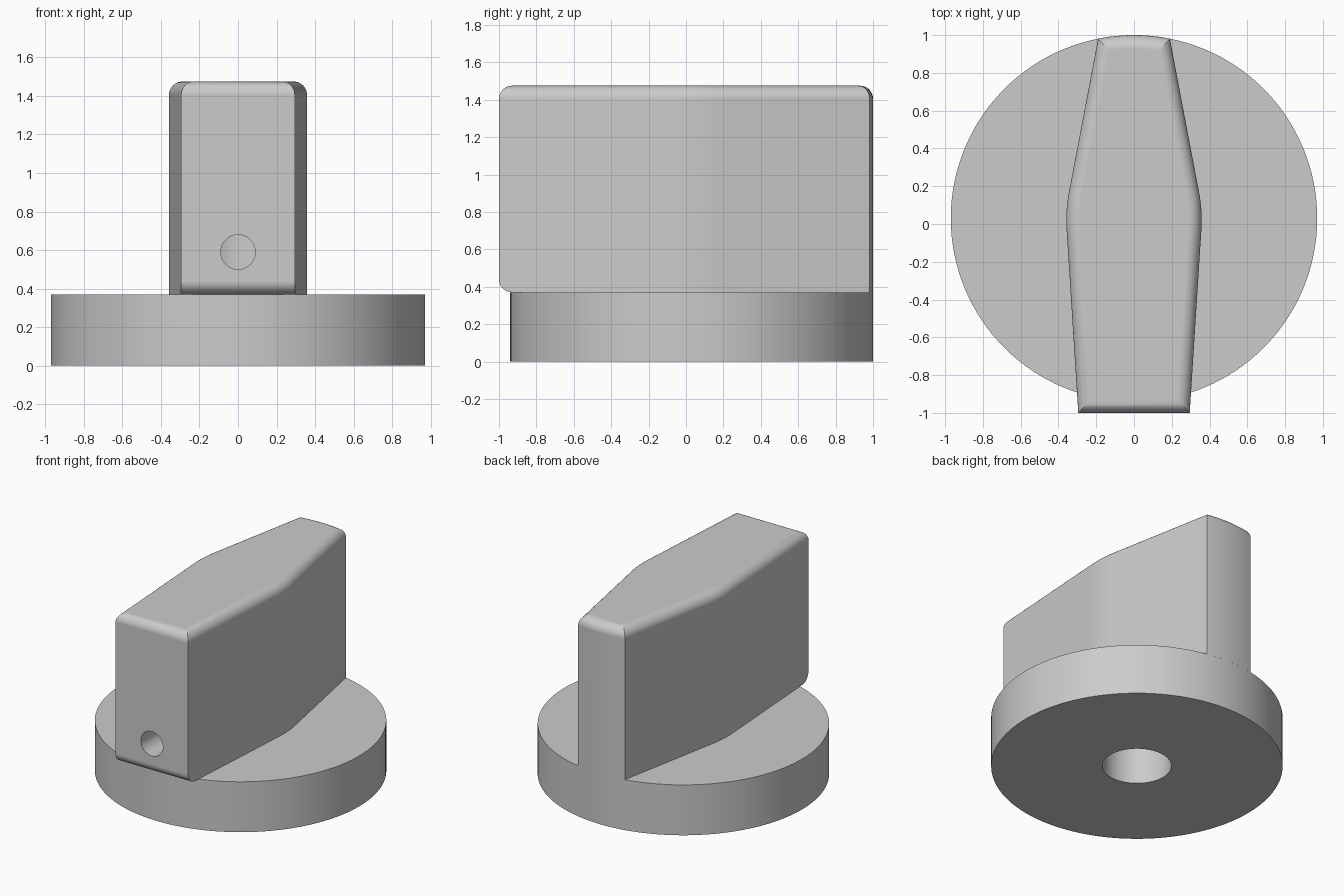
import bpy, bmesh, math
from mathutils import Vector

if "Cube" in bpy.data.objects:
    bpy.data.objects.remove(bpy.data.objects["Cube"])

RADIUS, AXIS_Y = 0.97, 0.03
BASE_TOP, TOP = 0.37, 1.475
FILLET = 0.07

grey = bpy.data.materials.new("plain grey")
grey.use_nodes = True
grey.diffuse_color = (0.6, 0.6, 0.6, 1)
grey.node_tree.nodes["Principled BSDF"].inputs["Base Color"].default_value = (0.6, 0.6, 0.6, 1)


def cylinder(name, radius, depth, location, rotation=(0, 0, 0), sides=64):
    bpy.ops.mesh.primitive_cylinder_add(vertices=sides, radius=radius, depth=depth,
                                        location=location, rotation=rotation)
    ob = bpy.context.object
    ob.name = name
    ob.data.materials.append(grey)
    return ob


def activate(ob):
    bpy.ops.object.select_all(action='DESELECT')
    ob.select_set(True)
    bpy.context.view_layer.objects.active = ob


def cut(ob, cutter):
    activate(ob)
    mod = ob.modifiers.new("hole", 'BOOLEAN')
    mod.operation = 'DIFFERENCE'
    mod.solver = 'EXACT'
    mod.object = cutter
    bpy.ops.object.modifier_apply(modifier=mod.name)


def finish(ob):
    activate(ob)
    bpy.ops.object.shade_smooth_by_angle(angle=math.radians(30))
    mod = ob.modifiers.new("clean shading", 'WEIGHTED_NORMAL')
    mod.keep_sharp = True


# Grip outline: right half from the front corner, over the soft kink, to the back arc
front, kink, back = Vector((0.295, -1)), Vector((0.363, 0.07)), Vector((0.19, 0.98))
start, end = kink.lerp(front, 0.1), kink.lerp(back, 0.1)
side = [front]
for i in range(9):
    t = i / 8
    side.append(start.lerp(kink, t).lerp(kink.lerp(end, t), t))

# Back face follows the rim of the disc
half = math.asin(back.x / RADIUS)
arc = []
for i in range(13):
    a = half * (1 - i / 6)
    arc.append(Vector((RADIUS * math.sin(a), AXIS_Y + RADIUS * math.cos(a))))
outline = side + arc + [Vector((-p.x, p.y)) for p in reversed(side)]

# Extruded grip with rounded top rim and rounded lower front edge
bm = bmesh.new()
bottom = bm.faces.new([bm.verts.new((p.x, p.y, BASE_TOP)) for p in outline])
extruded = bmesh.ops.extrude_face_region(bm, geom=[bottom], use_keep_orig=True)
for v in extruded["geom"]:
    if isinstance(v, bmesh.types.BMVert):
        v.co.z = TOP
bmesh.ops.recalc_face_normals(bm, faces=bm.faces)


def rounded(edge):
    a, b = (v.co for v in edge.verts)
    top_rim = min(a.z, b.z) > TOP - 0.01
    front_low = max(a.y, b.y) < -0.99 and max(a.z, b.z) < BASE_TOP + 0.01
    return top_rim or front_low


bmesh.ops.bevel(bm, geom=[e for e in bm.edges if rounded(e)], offset=FILLET,
                segments=8, profile=0.5, affect='EDGES', clamp_overlap=False)
bmesh.ops.recalc_face_normals(bm, faces=bm.faces)
mesh = bpy.data.meshes.new("grip")
bm.to_mesh(mesh)
bm.free()
mesh.materials.append(grey)
grip = bpy.data.objects.new("grip", mesh)
bpy.context.collection.objects.link(grip)

# Round base disc
base = cylinder("base_disc", RADIUS, BASE_TOP, (0, AXIS_Y, BASE_TOP / 2), sides=128)

# Shaft bore from below and set screw hole from the front
bore = cylinder("bore_cutter", 0.23, 1.2, (0, AXIS_Y, 0.3))
screw = cylinder("screw_cutter", 0.09, 1.2, (0, -0.6, 0.59), (math.pi / 2, 0, 0), 32)
cut(base, bore)
cut(grip, bore)
cut(grip, screw)
for cutter in (bore, screw):
    bpy.data.objects.remove(cutter)

for part in (base, grip):
    finish(part)
